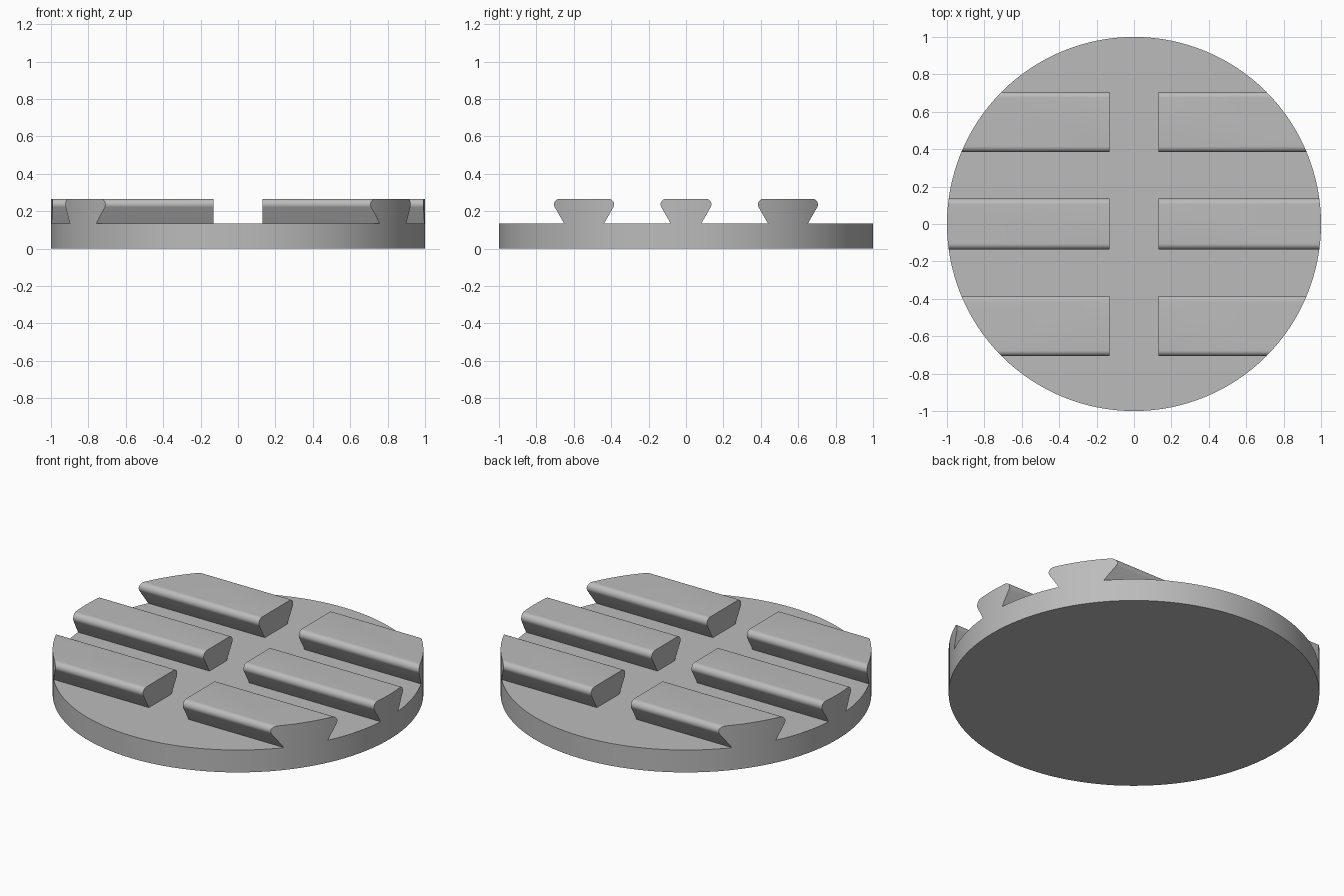
import bpy, bmesh, math

cube = bpy.data.objects.get("Cube")
if cube:
    bpy.data.objects.remove(cube, do_unlink=True)

BASE_Z, TOP_Z = 0.133, 0.266   # disc thickness, ridge top
GAP = 0.131                    # half width of the central channel
ROUND = 0.03                   # radius of the ridge edges
SLOPE = math.radians(60)

grey = bpy.data.materials.new("Grey")
grey.use_nodes = True
colour = (0.5, 0.5, 0.5, 1)
grey.diffuse_color = colour
grey.node_tree.nodes["Principled BSDF"].inputs["Base Color"].default_value = colour


def add_object(name, bm):
    bmesh.ops.recalc_face_normals(bm, faces=bm.faces)
    mesh = bpy.data.meshes.new(name)
    bm.to_mesh(mesh)
    bm.free()
    mesh.materials.append(grey)
    obj = bpy.data.objects.new(name, mesh)
    bpy.context.collection.objects.link(obj)
    return obj


def ridge(y, half):
    """Pair of dovetail bars with rounded upper edges, split by the channel."""
    corner = half + (TOP_Z - BASE_Z) / math.tan(SLOPE)
    cy = corner - ROUND / math.tan(SLOPE / 2)
    cz = TOP_Z - ROUND
    side = [(half, BASE_Z - 0.08), (half, BASE_Z)]
    for i in range(13):
        a = -math.pi / 6 + i / 12 * math.radians(120)
        side.append((cy + ROUND * math.cos(a), cz + ROUND * math.sin(a)))
    # Carry the bar past the cutter's top so that no faces coincide
    side.append((cy, TOP_Z + 0.2))
    outline = side + [(-p, z) for p, z in reversed(side)]
    bm = bmesh.new()
    for s in (-1, 1):
        face = bm.faces.new([bm.verts.new((s * GAP, y + p, z)) for p, z in outline])
        end = bmesh.ops.extrude_face_region(bm, geom=[face])["geom"]
        moved = [v for v in end if isinstance(v, bmesh.types.BMVert)]
        bmesh.ops.translate(bm, verts=moved, vec=(s * 1.5, 0, 0))
    return add_object("ridge_helper", bm)


def subtract(target, tool):
    """Cut the tool out of the target and discard the tool."""
    mod = target.modifiers.new("Cut", "BOOLEAN")
    mod.operation = "DIFFERENCE"
    mod.solver = "EXACT"
    mod.object = tool
    graph = bpy.context.evaluated_depsgraph_get()
    mesh = bpy.data.meshes.new_from_object(target.evaluated_get(graph))
    target.modifiers.clear()
    target.data = mesh
    bpy.data.objects.remove(tool, do_unlink=True)


# Groove cutter: the space above the base, less the three rows of ridges
bm = bmesh.new()
bmesh.ops.create_cube(bm, size=1)
bmesh.ops.scale(bm, verts=bm.verts, vec=(2.4, 2.4, 0.2))
bmesh.ops.translate(bm, verts=bm.verts, vec=(0, 0, BASE_Z + 0.1))
bmesh.ops.translate(bm, verts=[v for v in bm.verts if v.co.z > BASE_Z + 0.1],
                    vec=(0, 0, 0.05))
cutter = add_object("groove_cutter", bm)
cutter.hide_render = True
for y, half in ((-0.545, 0.106), (0, 0.081), (0.545, 0.106)):
    subtract(cutter, ridge(y, half))

# Round plate, cut down around the ridges
bm = bmesh.new()
bmesh.ops.create_cone(bm, cap_ends=True, segments=128, radius1=1, radius2=1, depth=TOP_Z)
bmesh.ops.translate(bm, verts=bm.verts, vec=(0, 0, TOP_Z / 2))
plate = add_object("ridged_plate", bm)
subtract(plate, cutter)

bpy.ops.object.select_all(action="DESELECT")
plate.select_set(True)
bpy.context.view_layer.objects.active = plate
bpy.ops.object.shade_smooth_by_angle(angle=math.radians(25))
